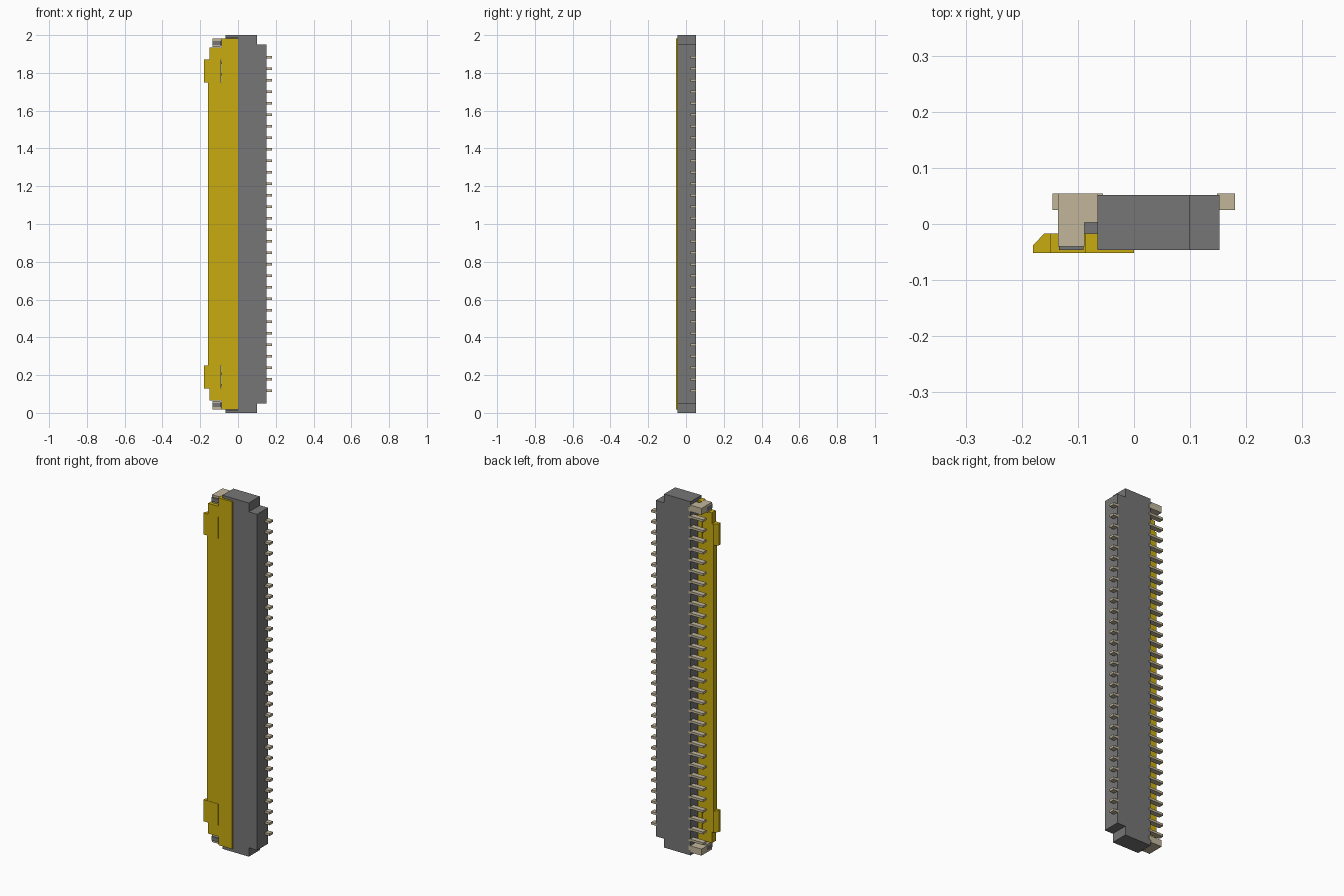
import bpy, bmesh

if "Cube" in bpy.data.objects:
    bpy.data.objects.remove(bpy.data.objects["Cube"])

gold = bpy.data.materials.new("gold_plastic")
gold.diffuse_color = (0.58, 0.41, 0.005, 1)
gold.use_nodes = True
gold.node_tree.nodes["Principled BSDF"].inputs["Base Color"].default_value = gold.diffuse_color
tin = bpy.data.materials.new("tin_plating")
tin.diffuse_color = (0.54, 0.47, 0.33, 1)
tin.use_nodes = True
tin.node_tree.nodes["Principled BSDF"].inputs["Base Color"].default_value = tin.diffuse_color
grey = bpy.data.materials.new("grey_plastic")
grey.diffuse_color = (0.18, 0.18, 0.18, 1)
grey.use_nodes = True
grey.node_tree.nodes["Principled BSDF"].inputs["Base Color"].default_value = grey.diffuse_color


def add_prism(bm, profile, z0, z1):
    """Extrude an x/y profile from z0 to z1."""
    face = bm.faces.new([bm.verts.new((x, y, z0)) for x, y in profile])
    out = bmesh.ops.extrude_face_region(bm, geom=[face])
    top = [v for v in out["geom"] if isinstance(v, bmesh.types.BMVert)]
    bmesh.ops.translate(bm, verts=top, vec=(0, 0, z1 - z0))


def rect(x0, x1, y0, y1):
    return [(x0, y0), (x1, y0), (x1, y1), (x0, y1)]


def make(name, prisms, mat, mirror=False):
    """Build one object from (profile, z0, z1) prisms, optionally mirrored about z = 1."""
    bm = bmesh.new()
    for profile, z0, z1 in prisms:
        add_prism(bm, profile, z0, z1)
        if mirror:
            add_prism(bm, profile, 2 - z1, 2 - z0)
    bmesh.ops.recalc_face_normals(bm, faces=bm.faces)
    me = bpy.data.meshes.new(name)
    bm.to_mesh(me)
    bm.free()
    me.materials.append(mat)
    ob = bpy.data.objects.new(name, me)
    bpy.context.collection.objects.link(ob)
    return ob


# Housing: outline in x/z extruded through y
outline = [(-0.065, 0), (0.10, 0), (0.10, 0.05), (0.152, 0.05),
           (0.152, 1.95), (0.10, 1.95), (0.10, 2), (-0.065, 2)]
bm = bmesh.new()
face = bm.faces.new([bm.verts.new((x, -0.046, z)) for x, z in outline])
out = bmesh.ops.extrude_face_region(bm, geom=[face])
bmesh.ops.translate(bm, vec=(0, 0.098, 0),
                    verts=[v for v in out["geom"] if isinstance(v, bmesh.types.BMVert)])
bmesh.ops.recalc_face_normals(bm, faces=bm.faces)
me = bpy.data.meshes.new("housing")
bm.to_mesh(me)
bm.free()
me.materials.append(grey)
housing = bpy.data.objects.new("housing", me)
bpy.context.collection.objects.link(housing)

# Recess in the housing front where the flip lever lies
cutter = make("lever_recess_cutter", [(rect(-0.1, 0.001, -0.1, -0.016), 0.015, 1.985)], grey)
cutter.hide_render = True
cutter.hide_viewport = True
cut = housing.modifiers.new("lever_recess", "BOOLEAN")
cut.operation = "DIFFERENCE"
cut.solver = "EXACT"
cut.object = cutter

# Housing end arms that hold the clips
make("housing_arms", [
    (rect(-0.134, -0.09, -0.046, 0.003), 1.948, 1.970),
    (rect(-0.134, -0.065, -0.017, 0.003), 1.950, 1.970),
], grey, mirror=True)

# Flip lever: wide root, stepped ends, tabs with a chamfered tip
tab = [(-0.18, -0.052), (-0.09, -0.052), (-0.09, -0.017), (-0.16, -0.017), (-0.18, -0.038)]
lever = [
    (rect(-0.087, 0.0, -0.052, -0.017), 0.018, 1.982),
    (rect(-0.16, -0.087, -0.050, -0.017), 0.25, 1.75),
]
for s in (0, 1):
    flip = lambda a, b: (2 - b, 2 - a) if s else (a, b)
    lever.append((rect(-0.15, -0.087, -0.052, -0.017), *flip(0.066, 0.128)))
    lever.append((tab, *flip(0.128, 0.25)))
make("flip_lever", lever, gold)

# Metal end clips: L-shaped folded plates joined by a foot at the back
clip = [(-0.135, -0.040), (-0.088, -0.040), (-0.088, 0.003),
        (-0.065, 0.003), (-0.065, 0.054), (-0.135, 0.054)]
make("end_clips", [
    (clip, 1.970, 1.982),
    (rect(-0.135, -0.092, -0.040, 0.003), 1.938, 1.948),
    (rect(-0.135, -0.055, 0.003, 0.054), 1.945, 1.970),
], tin, mirror=True)

# Staggered contact rows: 31 on the lever side, 30 on the other side
pitch, half = 0.0609, 0.0065


def contact_row(name, count, profile):
    zs = [1 + (i - (count - 1) / 2) * pitch for i in range(count)]
    make(name, [(profile, z - half, z + half) for z in zs], tin)


contact_row("contacts_lever_side", 31,
            [(-0.145, 0.025), (-0.06, 0.025), (-0.055, 0.054), (-0.145, 0.054)])
contact_row("contacts_far_side", 30,
            [(0.145, 0.025), (0.18, 0.025), (0.18, 0.054), (0.148, 0.054)])
